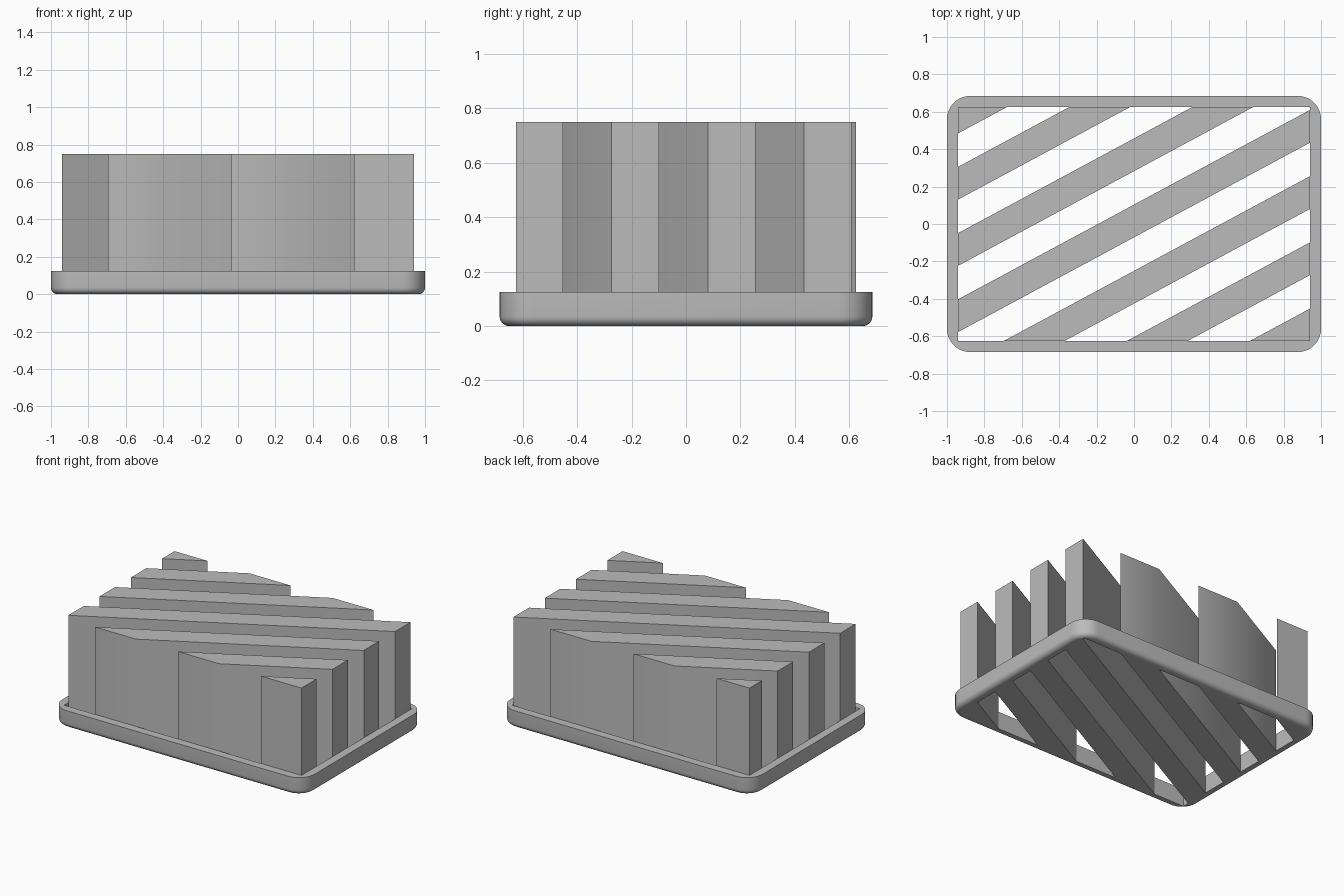
import bpy
import bmesh
from math import pi, sin, cos, atan
from mathutils import Vector

cube = bpy.data.objects.get("Cube")
if cube:
    bpy.data.objects.remove(cube, do_unlink=True)

HALF_X, HALF_Y = 1.0, 0.685        # outer frame
OPEN_X, OPEN_Y = 0.94, 0.625       # opening in the frame
CORNER, ROUND = 0.125, 0.035       # corner radius, bottom edge radius
FRAME_TOP, SLAT_TOP = 0.125, 0.75
SLOPE, PITCH, WIDTH, SHIFT = 0.538, 0.354, 0.175, 0.016

grey = bpy.data.materials.new("plain_grey")
grey.use_nodes = True
colour = (0.5, 0.5, 0.5, 1)
grey.diffuse_color = colour
grey.node_tree.nodes["Principled BSDF"].inputs["Base Color"].default_value = colour


def finish(bm, name):
    """Turn a bmesh into a smooth-by-angle grey object."""
    bmesh.ops.recalc_face_normals(bm, faces=bm.faces)
    mesh = bpy.data.meshes.new(name)
    bm.to_mesh(mesh)
    bm.free()
    mesh.materials.append(grey)
    obj = bpy.data.objects.new(name, mesh)
    bpy.context.collection.objects.link(obj)
    bpy.ops.object.select_all(action="DESELECT")
    obj.select_set(True)
    bpy.context.view_layer.objects.active = obj
    bpy.ops.object.shade_smooth_by_angle(angle=pi / 6)
    return obj


def corner_loop(bm, cx, cy, radius, z, steps=10):
    """Rounded rectangle around corner centres (cx, cy)."""
    loop = []
    for q, (sx, sy) in enumerate(((1, 1), (-1, 1), (-1, -1), (1, -1))):
        for i in range(steps + 1):
            a = (q + i / steps) * pi / 2
            loop.append(bm.verts.new((sx * cx + radius * cos(a),
                                      sy * cy + radius * sin(a), z)))
    return loop


# Frame: rounded outside, softened bottom edge, square opening
bm = bmesh.new()
cx, cy = HALF_X - CORNER, HALF_Y - CORNER
rings = []
for i in range(7):
    a = i / 6 * pi / 2
    rings.append(corner_loop(bm, cx, cy, CORNER - ROUND * (1 - sin(a)), ROUND * (1 - cos(a))))
rings.append(corner_loop(bm, cx, cy, CORNER, FRAME_TOP))
rings.append(corner_loop(bm, OPEN_X, OPEN_Y, 0, FRAME_TOP))
rings.append(corner_loop(bm, OPEN_X, OPEN_Y, 0, 0))
for k, low in enumerate(rings):
    high = rings[(k + 1) % len(rings)]
    for i in range(len(low)):
        j = (i + 1) % len(low)
        bm.faces.new((low[i], low[j], high[j], high[i]))
bmesh.ops.remove_doubles(bm, verts=bm.verts, dist=0.0001)
finish(bm, "frame")

# Diagonal slats: the opening's rectangle trimmed to a slanted band, then raised
angle = atan(SLOPE)
across = Vector((-sin(angle), cos(angle), 0))
for n in range(-3, 4):
    bm = bmesh.new()
    bm.faces.new([bm.verts.new((x * OPEN_X, y * OPEN_Y, 0))
                  for x, y in ((-1, -1), (1, -1), (1, 1), (-1, 1))])
    for side in (1, -1):
        bmesh.ops.bisect_plane(bm, geom=bm.verts[:] + bm.edges[:] + bm.faces[:],
                               plane_co=(0, SHIFT + n * PITCH + side * WIDTH / 2, 0),
                               plane_no=across * side, clear_outer=True)
    raised = bmesh.ops.extrude_face_region(bm, geom=bm.faces[:], use_keep_orig=True)
    top = [v for v in raised["geom"] if isinstance(v, bmesh.types.BMVert)]
    bmesh.ops.translate(bm, verts=top, vec=(0, 0, SLAT_TOP))
    finish(bm, f"slat_{n + 4}")
